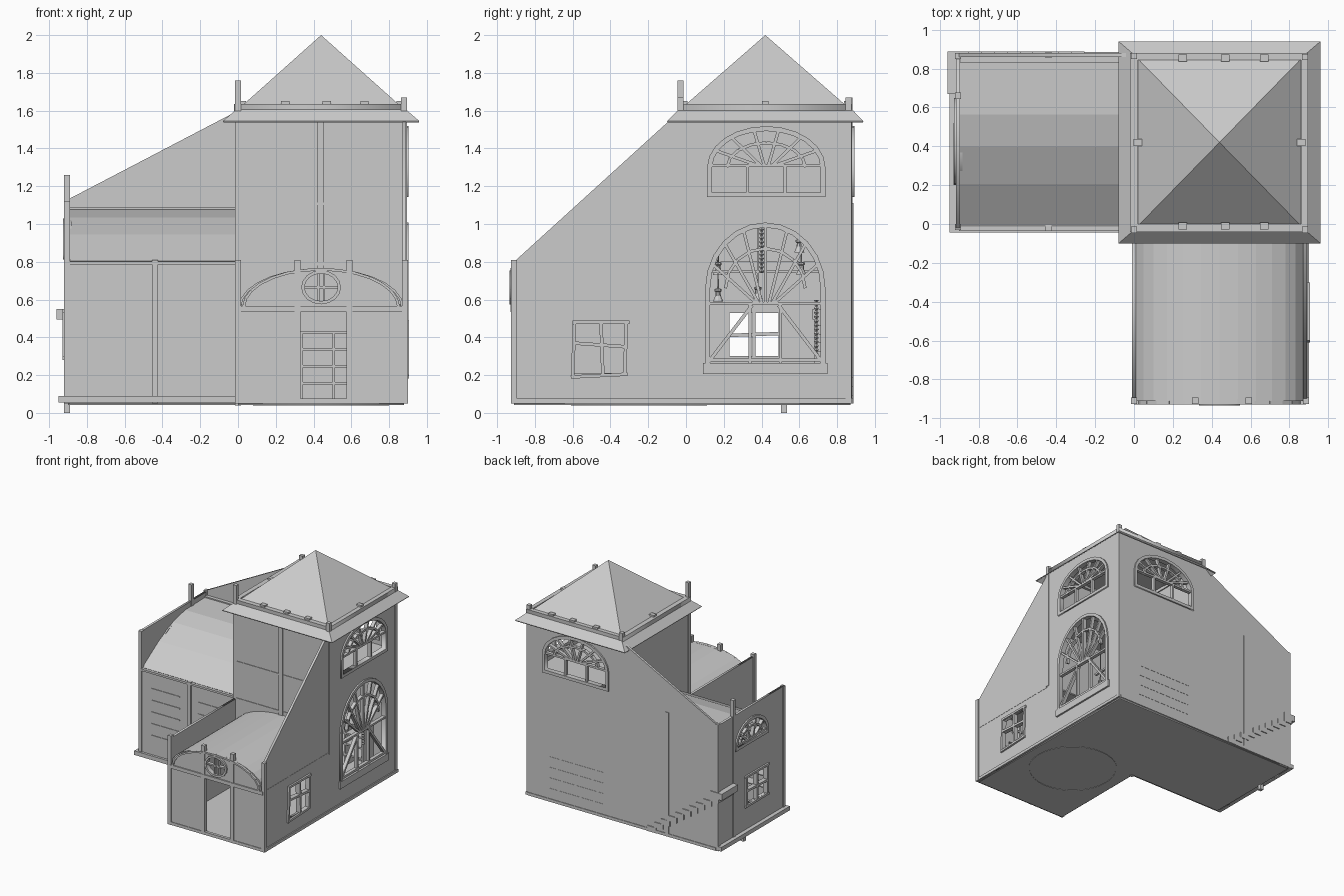
import bpy, bmesh
from math import sin, cos, pi
from mathutils import Matrix, Vector

if "Cube" in bpy.data.objects:
    bpy.data.objects.remove(bpy.data.objects["Cube"])

# plane axes: local u, v, w -> world
AX = {'x': ((0, 1, 0), (0, 0, 1), (1, 0, 0)),
      'y': ((1, 0, 0), (0, 0, 1), (0, -1, 0)),
      'z': ((1, 0, 0), (0, 1, 0), (0, 0, 1))}


def frame(plane, pos):
    u, v, w = AX[plane]
    m = Matrix((u, v, w)).transposed().to_4x4()
    m.translation = Vector(w) * (-pos if plane == 'y' else pos)
    return m


def link(name, me):
    ob = bpy.data.objects.new(name, me)
    bpy.context.collection.objects.link(ob)
    return ob


def finish(name, bm):
    bmesh.ops.recalc_face_normals(bm, faces=bm.faces)
    me = bpy.data.meshes.new(name)
    bm.to_mesh(me)
    bm.free()
    return link(name, me)


def panel(name, plane, pos, outline, holes=(), thick=0.02):
    """Flat plate with holes, cut from filled outlines."""
    cu = bpy.data.curves.new(name, 'CURVE')
    cu.dimensions, cu.fill_mode, cu.extrude = '2D', 'BOTH', thick / 2
    for loop in [outline, *holes]:
        s = cu.splines.new('POLY')
        s.points.add(len(loop) - 1)
        for p, c in zip(s.points, loop):
            p.co = (c[0], c[1], 0, 1)
        s.use_cyclic_u = True
    tmp = link(name + "_outline", cu)
    bpy.context.view_layer.update()
    me = bpy.data.meshes.new_from_object(tmp.evaluated_get(bpy.context.evaluated_depsgraph_get()))
    bpy.data.objects.remove(tmp)
    me.transform(frame(plane, pos))
    bm = bmesh.new()
    bm.from_mesh(me)
    bmesh.ops.remove_doubles(bm, verts=bm.verts, dist=1e-5)
    return finish(name, bm)


def boxes(name, items):
    bm = bmesh.new()
    for x0, y0, z0, x1, y1, z1 in items:
        m = Matrix.Translation(((x0 + x1) / 2, (y0 + y1) / 2, (z0 + z1) / 2)) @ \
            Matrix.Diagonal((x1 - x0, y1 - y0, z1 - z0, 1))
        bmesh.ops.create_cube(bm, size=1, matrix=m)
    return finish(name, bm)


def bars(name, plane, pos, segs, w=0.018, depth=0.03):
    """Straight bars between 2D points lying in a plane."""
    bm = bmesh.new()
    for a, b, c, d in segs:
        v = Vector((c - a, d - b))
        rot = Matrix.Rotation(-v.angle_signed(Vector((1, 0))) * -1, 4, 'Z')
        m = frame(plane, pos) @ Matrix.Translation(((a + c) / 2, (b + d) / 2, 0)) @ rot @ \
            Matrix.Diagonal((v.length, w, depth, 1))
        bmesh.ops.create_cube(bm, size=1, matrix=m)
    return finish(name, bm)


def rect(u0, v0, u1, v1):
    return [(u0, v0), (u1, v0), (u1, v1), (u0, v1)]


def ell(cu, cv, ru, rv, a0=0, a1=2 * pi, n=16):
    return [(cu + ru * cos(a0 + (a1 - a0) * i / n), cv + rv * sin(a0 + (a1 - a0) * i / n)) for i in range(n + 1)]


def arch(u0, u1, v0, spring, top, inset=0.0):
    c, r = (u0 + u1) / 2, (u1 - u0) / 2 - inset
    return [(u0 + inset, v0 + inset), (u1 - inset, v0 + inset)] + ell(c, spring, r, top - spring - inset, 0, pi, 12)


def chain(pts):
    return [(*a, *b) for a, b in zip(pts, pts[1:])]


# window openings
BIG = (.11, .73, .22, .66, 1.0)
UP = (.12, .73, 1.15, 1.30, 1.51)
END = (.21, .64, .82, .84, 1.02)


def arch_window(name, plane, pos, dims, hub_v, rail_v, bays, fan):
    u0, u1, v0, sp, top = dims
    c, r = (u0 + u1) / 2, (u1 - u0) / 2
    panel(name + "_frame", plane, pos, arch(*dims, -.008), [arch(*dims, .018)], .045)
    segs = [(u0, rail_v, u1, rail_v)] + [(c + s * bays, v0, c + s * bays, rail_v) for s in (-1, 1)]
    for i in range(1, fan):
        a = pi * i / fan
        segs.append((c + .05 * cos(a), hub_v, c + .97 * r * cos(a), sp + .97 * (top - sp) * sin(a)))
    segs += chain(ell(c, sp, r * .68, (top - sp) * .62, 0, pi, 8))
    bars(name + "_bars", plane, pos, segs, .016)


# outer walls
panel("right_wall", 'x', .88, [(-.91, .05), (.87, .05), (.87, 1.6), (-.03, 1.6), (-.91, .8)],
      [arch(*BIG), arch(*UP), rect(-.6, .21, -.32, .47)])
panel("back_wall", 'y', .87, [(-.9, .05), (.88, .05), (.88, 1.6), (0, 1.6), (-.9, 1.13)], [arch(*UP)])
panel("left_end_wall", 'x', -.905, rect(-.02, .05, .87, 1.12), [arch(*END), rect(.22, .3, .5, .53)])
panel("left_wing_front_wall", 'y', -.015, rect(-.9, .05, 0, .8))
panel("front_wing_left_wall", 'x', 0, rect(-.91, .05, -.01, .79))
panel("tower_left_wall", 'x', 0, rect(-.03, .8, .87, 1.6))
panel("tower_front_wall", 'y', -.03, rect(0, .57, .88, 1.6))
panel("entrance_wall", 'y', -.91, [(0, .05), (.88, .05), (.88, .56)] + ell(.44, .56, .41, .2, 0, pi, 14) + [(0, .56)],
      [rect(.33, .065, .58, .54), ell(.44, .665, .095, .08)[:-1]])

# windows
arch_window("big_window", 'x', .88, BIG, .58, .58, .08, 8)
bars("big_window_braces", 'x', .88, [(.12, .27, .35, .57), (.72, .27, .49, .57), (.11, .28, .73, .28)], .018)
boxes("big_window_sill", [(.86, .09, .205, .905, .75, .265)])
arch_window("upper_side_window", 'x', .88, UP, 1.31, 1.31, .1, 7)
arch_window("upper_back_window", 'y', .87, UP, 1.31, 1.31, .1, 7)
arch_window("end_window", 'x', -.905, END, .83, .85, .06, 5)
bars("small_side_window", 'x', .885, [(-.61, .19, -.31, .205), (-.6, .48, -.3, .48), (-.6, .2, -.59, .48),
     (-.325, .2, -.315, .48), (-.6, .37, -.32, .35), (-.44, .2, -.45, .48)], .018, .04)
bars("small_end_window", 'x', -.91, [(.2, .29, .52, .29), (.2, .54, .52, .54), (.22, .29, .22, .54),
     (.5, .29, .5, .54), (.22, .41, .5, .42), (.36, .29, .36, .54)], .018, .04)
panel("round_window_frame", 'y', -.915, ell(.44, .665, .105, .09)[:-1], [ell(.44, .665, .088, .073)[:-1]], .04)
bars("round_window_bars", 'y', -.91, [(.34, .665, .54, .665), (.425, .58, .425, .75), (.455, .58, .455, .75)], .012)
bars("entrance_arch_trim", 'y', -.915, chain(ell(.44, .56, .41, .2, 0, pi, 14)), .014, .03)


# barrel roofs: thickness via solidify
def sheet(name, rows):
    bm = bmesh.new()
    vs = [[bm.verts.new(p) for p in r] for r in rows]
    for a, b in zip(vs, vs[1:]):
        bm.faces.new((a[0], a[1], b[1], b[0]))
    ob = finish(name, bm)
    ob.modifiers.new("thickness", 'SOLIDIFY').thickness = .012
    ob.modifiers[0].offset = 0
    return ob


sheet("left_wing_roof", [((-.9, y, z), (0, y, z)) for y, z in
      ((-.01, .8), (.21, .94), (.4, 1.03), (.565, 1.07), (.865, 1.075))])
sheet("front_wing_roof", [((x, -.91, z), (x, -.03, z)) for x, z in ell(.44, .56, .43, .2, 0, pi, 14)])


# tower roof: flared eave, rim and pyramid
def ring(cx, cy, hx, hy, z):
    return [(cx - hx, cy - hy, z), (cx + hx, cy - hy, z), (cx + hx, cy + hy, z), (cx - hx, cy + hy, z)]


bm = bmesh.new()
o = [bm.verts.new(p) for p in ring(.44, .42, .52, .52, 1.545)]
n = [bm.verts.new(p) for p in ring(.44, .42, .45, .46, 1.605)]
for i in range(4):
    bm.faces.new((o[i], o[i - 1], n[i - 1], n[i]))
eave = finish("tower_eave", bm)
eave.modifiers.new("thickness", 'SOLIDIFY').thickness = .008
bm = bmesh.new()
b = [bm.verts.new(p) for p in ring(.44, .42, .42, .43, 1.625)]
tip = bm.verts.new((.44, .42, 2))
bm.faces.new(b)
for i in range(4):
    bm.faces.new((b[i - 1], b[i], tip))
finish("tower_pyramid_roof", bm)
panel("tower_rim", 'z', 1.617, rect(-.02, -.04, .895, .88), [rect(.02, 0, .86, .845)], .036)
rim = [(x, y) for x in (.25, .47, .67) for y in (-.01, .855)] + [(.02, .42), (.86, .42)]
boxes("rim_blocks", [(x - .022, y - .018, 1.62, x + .022, y + .018, 1.65) for x, y in rim])

# corner and intermediate posts
posts = [(-.905, -.015, .05, 1.12), (-.905, .66, .05, 1.26), (-.905, .865, .05, 1.13), (-.905, .52, 0, .06),
         (0, -.03, .04, 1.76), (.88, .86, .05, 1.67), (0, .865, .05, 1.67), (.88, -.03, .55, 1.67),
         (0, -.91, .05, .81), (.315, -.91, .05, .81), (.59, -.91, .05, .81), (.885, -.91, .05, .81),
         (-.44, -.02, .05, .81), (-.44, .87, .05, 1.11)]
boxes("posts", [(x - .016, y - .016, a, x + .016, y + .016, c) for x, y, a, c in posts])
boxes("tower_front_battens", [(.42, -.05, .76, .455, -.03, 1.58), (0, -.045, .78, .88, -.03, .8),
                              (0, -.045, 1.1, .88, -.03, 1.115)])

# beams and base trim
boxes("beams", [(0, -.93, .535, .885, -.9, .565), (.87, -.91, .54, .892, -.04, .568), (-.9, -.035, .785, 0, -.005, .802),
                (-.9, .83, 1.07, 0, .86, 1.09), (-.9, .872, .78, 0, .88, .79)])
boxes("base_trim", [(-.95, -.045, .055, 0, -.01, .09), (-.95, -.045, .055, -.9, .88, .09),
                    (0, -.925, .05, .9, -.9, .075), (.87, -.92, .05, .9, .88, .075), (-.9, .86, .05, .88, .885, .075)])

# floors
L = [(-.9, -.02), (0, -.02), (0, -.91), (.88, -.91), (.88, .87), (-.9, .87)]
panel("ground_floor", 'z', .052, L, (), .02)
panel("floor_ring", 'z', .045, ell(.44, -.25, .36, .36, n=32)[:-1], [ell(.44, -.25, .35, .35, n=32)[:-1]], .012)
panel("upper_floor", 'z', 1.09, rect(.01, -.02, .87, .86))

# stair along the back of the left wing, treads poking through the wall
N = 10
boxes("stairs", [(-.27 - .066 * (i + 1), .68, .05 + .046 * i, -.255 - .066 * i, .888, .05 + .046 * (i + 1))
                 for i in range(N)] + [(-.96, .67, .495, -.85, .888, .55)])

# shelves through the left wing front, cabinet on the tower back wall
boxes("wing_shelves", [(x, -.03, z, x + .27, .08, z + .008) for x in (-.8, -.36) for z in (.25, .35, .45, .55, .65)])
boxes("cabinet", [(.16, .72, z, .68, .882, z + .014) for z in (.15, .24, .33, .42)] +
      [(x, .72, .06, x + .014, .86, .43) for x in (.16, .33, .5, .666)])


# hanging bells and chains inside the tower
def lathe(name, at, prof, sides=10):
    bm = bmesh.new()
    rows = [[bm.verts.new((at[0] + r * cos(2 * pi * k / sides), at[1] + r * sin(2 * pi * k / sides), at[2] + z))
             for k in range(sides)] for r, z in prof]
    for a, c in zip(rows, rows[1:]):
        for k in range(sides):
            bm.faces.new((a[k - 1], a[k], c[k], c[k - 1]))
    bm.faces.new(rows[0])
    bm.faces.new(rows[-1])
    finish(name, bm)


bell = [(.028, 0), (.024, .012), (.015, .03), (.014, .05), (.02, .055), (.02, .065), (.005, .07), (.004, .12)]
for i, (x, y, z) in enumerate([(.5, .17, .59), (.3, .17, .73), (.5, .38, .6), (.6, .61, .73), (.3, .6, .85)]):
    lathe("bell_%d" % i, (x, y, z), bell)
    boxes("bell_rod_%d" % i, [(x - .003, y - .003, z + .11, x + .003, y + .003, 1.08)])
for name, x, y, z0, z1 in (("center_chain", .5, .4, .74, 1.08), ("side_chain", .7, .69, .3, .62)):
    k = int((z1 - z0) / .022)
    lathe(name, (x, y, z0), [(.006 + .009 * (j % 2), j * .011) for j in range(2 * k)], 6)
boxes("bell_beam", [(.48, .1, .74, .5, .76, .755), (.02, .37, 1.05, .87, .43, 1.08)])
